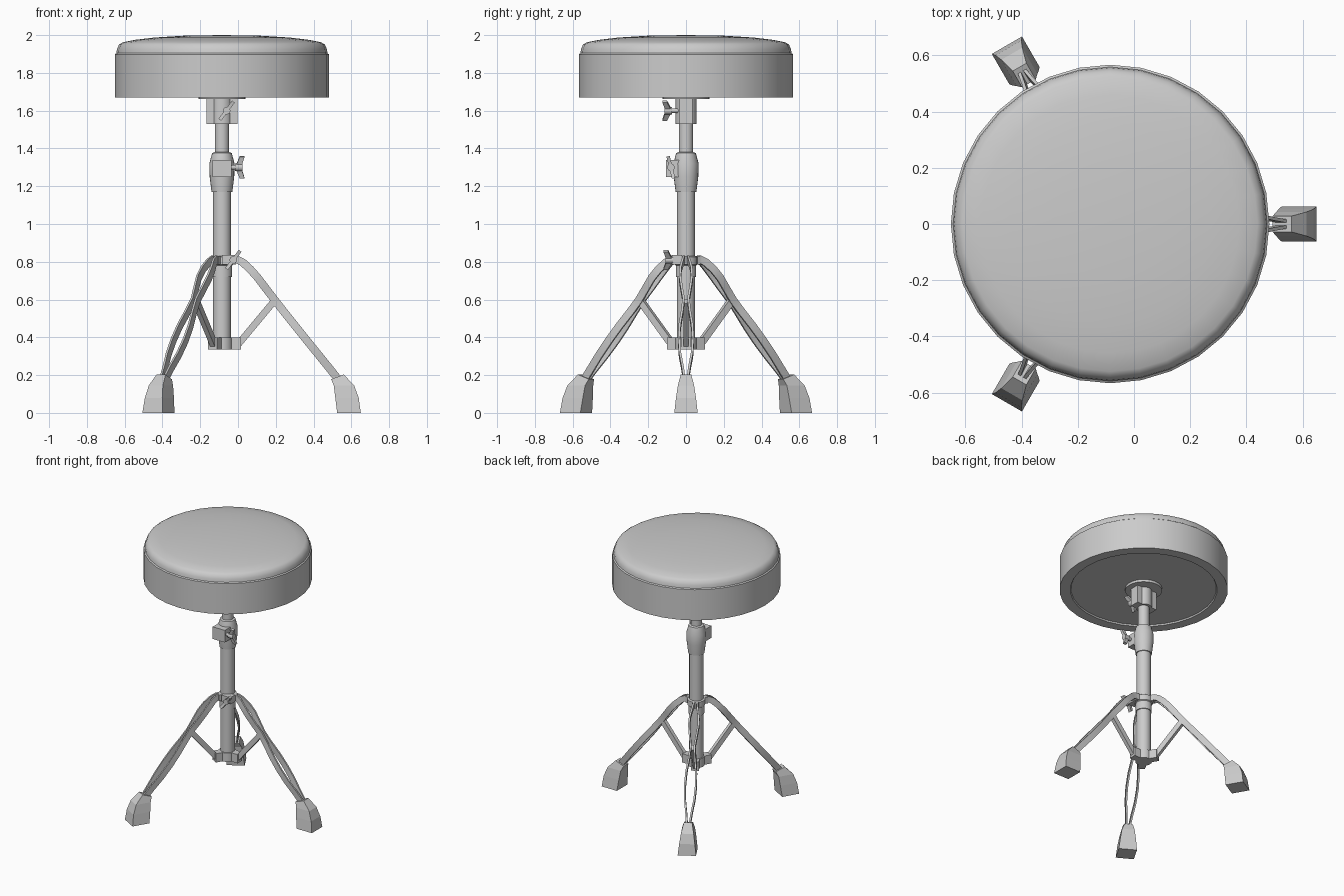
import bpy, bmesh, math
from mathutils import Matrix, Vector

if "Cube" in bpy.data.objects:
    bpy.data.objects.remove(bpy.data.objects["Cube"])

CX = -0.085  # pole axis
AXIS = Matrix.Translation((CX, 0, 0))


def finish(name, bm, matrix=AXIS, smooth=None):
    bmesh.ops.remove_doubles(bm, verts=bm.verts, dist=1e-5)
    bmesh.ops.recalc_face_normals(bm, faces=bm.faces)
    me = bpy.data.meshes.new(name)
    bm.to_mesh(me)
    bm.free()
    ob = bpy.data.objects.new(name, me)
    bpy.context.collection.objects.link(ob)
    ob.matrix_world = matrix
    if smooth:
        me.polygons.foreach_set("use_smooth", [True] * len(me.polygons))
        me.set_sharp_from_angle(angle=math.radians(smooth))
    return ob


def loft(bm, rings):
    """Skin a stack of equal-length rings and cap both ends."""
    vs = [[bm.verts.new(p) for p in r] for r in rings]
    n = len(vs[0])
    for a, b in zip(vs, vs[1:]):
        for i in range(n):
            bm.faces.new((a[i], a[(i + 1) % n], b[(i + 1) % n], b[i]))
    bm.faces.new(vs[0][::-1])
    bm.faces.new(vs[-1])


def lathe(name, profile, sides=24, smooth=35):
    bm = bmesh.new()
    loft(bm, [[(r * math.cos(i * math.tau / sides), r * math.sin(i * math.tau / sides), z)
               for i in range(sides)] for r, z in profile])
    return finish(name, bm, smooth=smooth)


def box(name, x, y, z, matrix=AXIS):
    bm = bmesh.new()
    loft(bm, [[(x[0], y[0], h), (x[1], y[0], h), (x[1], y[1], h), (x[0], y[1], h)] for h in z])
    return finish(name, bm, matrix)


def strap(name, pts, thick, depth, matrix):
    """Rectangular bar along (radius, side, height) points."""
    bm = bmesh.new()
    rings = []
    for i, p in enumerate(pts):
        a, b = pts[max(i - 1, 0)], pts[min(i + 1, len(pts) - 1)]
        t = Vector((b[0] - a[0], 0, b[2] - a[2])).normalized()
        up = Vector((-t.z, 0, t.x)) * depth
        side = Vector((0, thick, 0))
        c = Vector(p)
        rings.append([c + up + side, c + up - side, c - up - side, c - up + side])
    loft(bm, rings)
    return finish(name, bm, matrix, smooth=40)


def wing_screw(name, loc, axis, span):
    bm = bmesh.new()
    # threaded shaft and boss
    for r, h0, h1 in ((0.012, -0.02, 0.05), (0.02, 0.03, 0.068)):
        bmesh.ops.create_cone(bm, cap_ends=True, segments=12, radius1=r, radius2=r, depth=h1 - h0,
                              matrix=Matrix.Translation((0, 0, (h0 + h1) / 2)))
    # bow-tie wings
    prof = [(-.06, .055), (-.06, .08), (-.015, .066), (.015, .066),
            (.06, .08), (.06, .055), (.015, .036), (-.015, .036)]
    loft(bm, [[(x, y, z) for x, z in prof] for y in (-0.009, 0.009)])
    z, x = Vector(axis).normalized(), Vector(span).normalized()
    m = Matrix((x, z.cross(x), z)).transposed().to_4x4()
    m.translation = loc
    return finish(name, bm, m, smooth=35)


# Seat cushion with recessed underside
lathe("seat_cushion", [(0, 1.68), (0.49, 1.68), (0.495, 1.67), (0.567, 1.67), (0.567, 1.898),
                       (0.559, 1.904), (0.556, 1.925), (0.545, 1.95), (0.525, 1.962), (0.46, 1.975),
                       (0.36, 1.987), (0.2, 1.997), (0, 2.0)], 32, 40)

# Seat mount
lathe("seat_flange", [(0.125, 1.662), (0.125, 1.682)])
lathe("seat_socket", [(0.055, 1.53), (0.055, 1.67)])
box("seat_socket_block", (-0.082, 0.082), (-0.035, 0.035), (1.53, 1.67))

# Telescoping pole with clamp and collars
lathe("upper_tube", [(0.038, 1.1), (0.038, 1.6)])
lathe("lower_tube", [(0.048, 0.335), (0.048, 1.2)])
lathe("height_clamp", [(0.055, 1.17), (0.065, 1.25), (0.067, 1.32), (0.052, 1.375), (0.04, 1.38)])
box("height_clamp_ears", (-0.05, 0.05), (-0.105, -0.03), (1.25, 1.34))
lathe("leg_collar", [(0.054, 0.72), (0.054, 0.78), (0.06, 0.785), (0.06, 0.825), (0.052, 0.83)])
lathe("bottom_hub", [(0.056, 0.335), (0.056, 0.40)])

# Wing screws
wing_screw("seat_wing_screw", (-0.06, -0.045, 1.60), (0, -1, 0), (0.6, 0, 0.8))
wing_screw("height_wing_screw", (-0.045, -0.08, 1.30), (1, 0, 0), (0, -0.25, 1))
wing_screw("collar_wing_screw", (-0.025, -0.04, 0.81), (0, -1, 0), (0.6, 0, 0.8))
box("collar_screw_lug", (0.0, 0.075), (-0.075, -0.02), (0.785, 0.835))

# Three legs: paired bowed straps, brace, lugs and rubber foot
path = [(.045, .012, .805), (.08, .012, .812), (.11, .018, .797), (.15, .029, .76), (.19, .032, .715),
        (.23, .024, .662), (.28, .013, .597), (.33, .020, .533), (.39, .033, .458), (.45, .037, .383),
        (.51, .032, .309), (.57, .018, .235), (.615, .010, .178)]
foot = [(.61, .735, .062, 0, 0), (.60, .724, .053, .08, .08), (.592, .70, .043, .145, .145),
        (.578, .645, .028, .178, .203)]
for n in range(3):
    m = AXIS @ Matrix.Rotation(n * math.tau / 3, 4, 'Z')
    for s, side in ((1, "left"), (-1, "right")):
        strap(f"leg_{n + 1}_{side}_strap", [(r, s * w, z) for r, w, z in path], 0.006, 0.021, m)
    strap(f"leg_{n + 1}_brace", [(.275, 0, .59), (.085, 0, .362)], 0.014, 0.018, m)
    box(f"leg_{n + 1}_hub_lug", (.03, .1), (-.026, .026), (.335, .40), m)
    box(f"leg_{n + 1}_collar_lug", (.03, .075), (-.022, .022), (.785, .83), m)
    bm = bmesh.new()
    loft(bm, [[(a, -w, z0), (b, -w, z1), (b, w, z1), (a, w, z0)] for a, b, w, z0, z1 in foot])
    finish(f"leg_{n + 1}_foot", bm, m)
